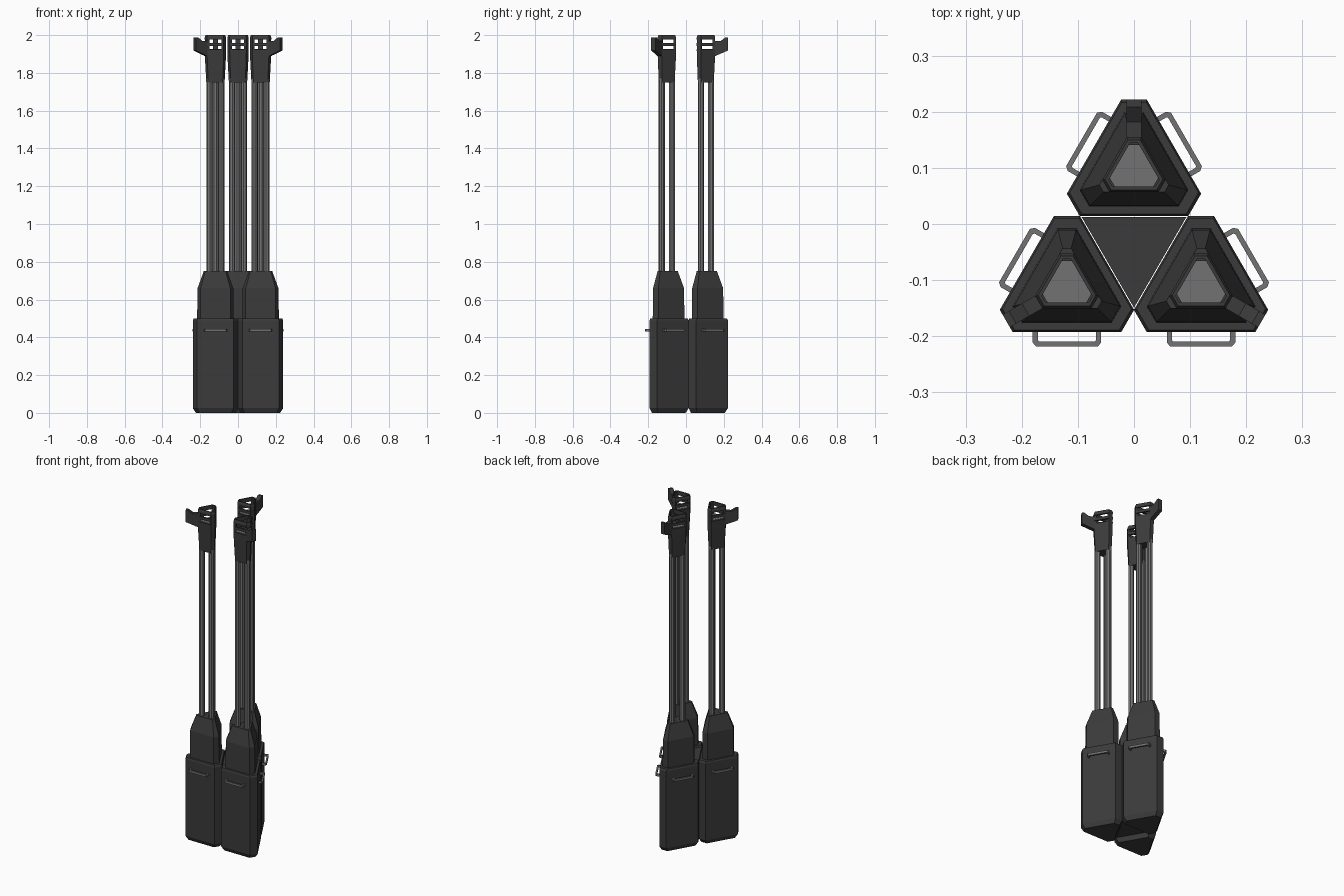
import bpy, bmesh, math
from mathutils import Matrix, Vector

if "Cube" in bpy.data.objects:
    bpy.data.objects.remove(bpy.data.objects["Cube"])

def material(name, v):
    m = bpy.data.materials.new(name)
    m.diffuse_color = (v, v, v, 1)
    m.use_nodes = True
    m.node_tree.nodes["Principled BSDF"].inputs["Base Color"].default_value = m.diffuse_color
    return m

DARK = material("charcoal", 0.043)
GREY = material("mid_grey", 0.17)
CENTRE = Vector((0, -0.0413, 0))   # axis shared by the three units
RADIUS = 0.138
R3 = math.sqrt(3)

def tri(z, r, c):
    """Triangle with cut corners: r = distance to sides, c = distance to cut corners."""
    w = (2 * r - c) / R3
    pts = []
    for k in range(3):
        rot = Matrix.Rotation(k * 2 * math.pi / 3, 3, 'Z')
        pts += [rot @ Vector((w, c, z)), rot @ Vector((-w, c, z))]
    return pts

def make(name, bm, mat, xf=Matrix()):
    bmesh.ops.recalc_face_normals(bm, faces=bm.faces)
    me = bpy.data.meshes.new(name)
    bm.to_mesh(me)
    bm.free()
    me.transform(xf)
    me.materials.append(mat)
    ob = bpy.data.objects.new(name, me)
    bpy.context.collection.objects.link(ob)

def loft(name, rings, mat, xf, ring_loop=False):
    bm = bmesh.new()
    rows = [[bm.verts.new(p) for p in ring] for ring in rings]
    n = len(rows[0])
    pairs = list(zip(rows, rows[1:])) + ([(rows[-1], rows[0])] if ring_loop else [])
    for a, b in pairs:
        for i in range(n):
            j = (i + 1) % n
            bm.faces.new((a[i], a[j], b[j], b[i]))
    if not ring_loop:
        bm.faces.new(rows[0])
        bm.faces.new(rows[-1])
    make(name, bm, mat, xf)

def rz(a):
    return Matrix.Rotation(a, 4, 'Z')

def unit(tag, xf):
    def part(name, rows, mat=DARK, loop=False):
        loft(f"{name}_{tag}", [tri(*r) for r in rows], mat, xf, loop)

    # base block and tapered shoulder
    part("base", [(0.005, 0.07, 0.108), (0.025, 0.0823, 0.125),
                  (0.49, 0.0823, 0.125), (0.5, 0.079, 0.12)])
    part("shoulder", [(0.49, 0.066, 0.102), (0.66, 0.064, 0.100), (0.75, 0.04, 0.067)])

    # three rods
    for k in range(3):
        bm = bmesh.new()
        bmesh.ops.create_cone(bm, cap_ends=True, segments=8, radius1=0.0165, radius2=0.0165,
                              depth=1.04, matrix=rz(k * 2 * math.pi / 3)
                              @ Matrix.Translation((0, 0.036, 1.25)) @ rz(math.pi / 8))
        make(f"rod_{tag}_{k}", bm, GREY, xf)

    # head: solid lower cup with a grey floor, then slotted rim
    part("head", [(1.75, 0.034, 0.05), (1.88, 0.039, 0.057), (1.925, 0.04, 0.058)])
    part("head_floor", [(1.92, 0.031, 0.052), (1.927, 0.031, 0.052)], GREY)
    part("head_bar", [(1.942, 0.04, 0.058), (1.958, 0.04, 0.058),
                      (1.958, 0.030, 0.048), (1.942, 0.030, 0.048)], DARK, True)
    part("head_rim", [(1.976, 0.04, 0.058), (1.988, 0.04, 0.058), (2.0, 0.036, 0.053),
                      (2.0, 0.030, 0.048), (1.976, 0.030, 0.048)], DARK, True)
    for k in range(3):
        bm = bmesh.new()
        bmesh.ops.create_cube(bm, size=1, matrix=rz(k * 2 * math.pi / 3)
                              @ Matrix.Translation((0, 0.051, 1.953))
                              @ Matrix.Diagonal((0.025, 0.013, 0.064, 1)))
        make(f"head_post_{tag}_{k}", bm, DARK, xf)

    # outward hook on the head, side profile in (y, z)
    prof = [(0.05, 1.885), (0.066, 1.893), (0.125, 1.918), (0.125, 1.987),
            (0.112, 1.987), (0.085, 1.968), (0.05, 1.968)]
    loft(f"head_hook_{tag}", [[Vector((s * 0.013, y, z)) for y, z in prof] for s in (-1, 1)],
         DARK, xf)

    # two carrying handles on the outer sides
    outer = [(-0.061, 0.078), (-0.061, 0.101), (-0.055, 0.108),
             (0.055, 0.108), (0.061, 0.101), (0.061, 0.078)]
    inner = [(-0.052, 0.078), (-0.052, 0.096), (-0.050, 0.099),
             (0.050, 0.099), (0.052, 0.096), (0.052, 0.078)]
    for s in (-1, 1):
        lay = [[Vector((x, y, z)) for x, y in pts]
               for pts, z in ((outer, 0.431), (outer, 0.444), (inner, 0.444), (inner, 0.431))]
        # cross-sections run along the handle
        sections = [list(c) for c in zip(*lay)]
        loft(f"handle_{tag}_{'left' if s > 0 else 'right'}", sections, GREY,
             xf @ rz(s * math.pi / 3))

for i, tag in enumerate(("back", "left", "right")):
    unit(tag, Matrix.Translation(CENTRE) @ rz(i * 2 * math.pi / 3)
         @ Matrix.Translation((0, RADIUS, 0)))

# core filling the triangular gap between the bases
loft("centre_core", [[Vector((0.108 * math.sin(a), 0.108 * math.cos(a), z))
                      for a in (math.pi / 3, math.pi, 5 * math.pi / 3)]
                     for z in (0.025, 0.49)], DARK, Matrix.Translation(CENTRE))

# rest the model on the ground
for ob in bpy.context.collection.objects:
    ob.data.transform(Matrix.Translation((0, 0, -0.005)) if ob.name.startswith("zz") else Matrix())
for ob in bpy.context.collection.objects:
    if ob.name.startswith("base"):
        for v in ob.data.vertices:
            if v.co.z < 0.01:
                v.co.z = 0
